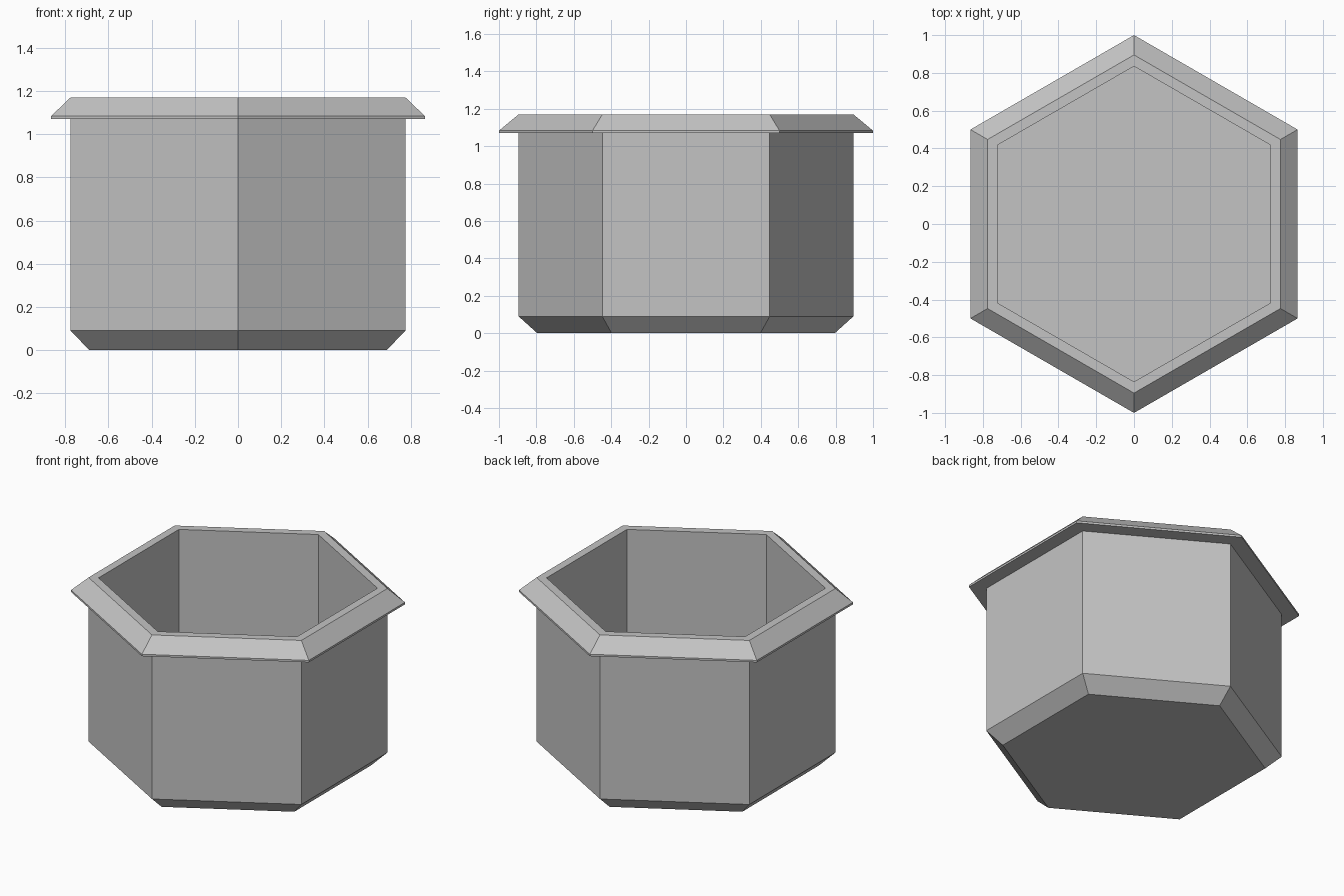
import bpy, bmesh
from math import cos, sin, pi

cube = bpy.data.objects.get("Cube")
if cube:
    bpy.data.objects.remove(cube, do_unlink=True)

# Single plain grey
grey = bpy.data.materials.new("plain_grey")
grey.use_nodes = True
colour = (0.55, 0.55, 0.55, 1)
grey.diffuse_color = colour
grey.node_tree.nodes["Principled BSDF"].inputs["Base Color"].default_value = colour

SIDES = 6


def prism_from_profile(name, profile):
    """Sweep (radius, height) points round a hexagon with corners on the y axis."""
    bm = bmesh.new()
    rings = []
    for radius, height in profile:
        angles = [pi / 2 + 2 * pi * i / SIDES for i in range(SIDES)]
        rings.append([bm.verts.new((radius * cos(a), radius * sin(a), height)) for a in angles])
    for low, high in zip(rings, rings[1:]):
        for i in range(SIDES):
            j = (i + 1) % SIDES
            bm.faces.new((low[i], low[j], high[j], high[i]))
    # Close the underside and the inner floor
    bm.faces.new(rings[0][::-1])
    bm.faces.new(rings[-1])
    bmesh.ops.recalc_face_normals(bm, faces=bm.faces)
    mesh = bpy.data.meshes.new(name)
    bm.to_mesh(mesh)
    bm.free()
    mesh.materials.append(grey)
    obj = bpy.data.objects.new(name, mesh)
    bpy.context.collection.objects.link(obj)
    return obj


# Hollow pot: bevelled foot, straight wall, sloped rim, inner wall
prism_from_profile("hexagonal_pot", [
    (0.795, 0.0),
    (0.895, 0.09),
    (0.895, 1.07),
    (1.0, 1.07),
    (1.0, 1.083),
    (0.895, 1.17),
    (0.835, 1.17),
    (0.835, 0.09),
])
